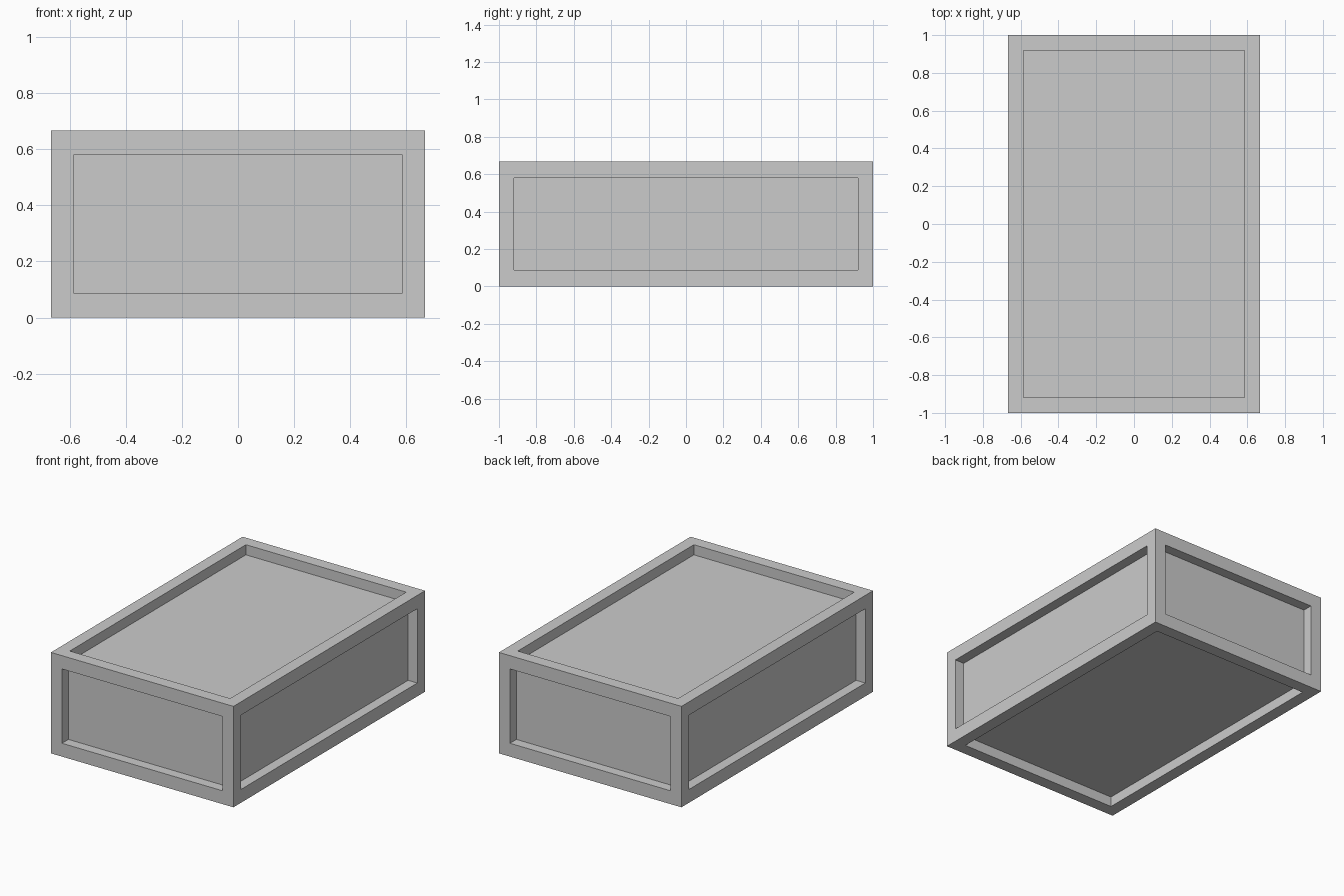
import bpy, bmesh
from mathutils import Vector

if "Cube" in bpy.data.objects:
    bpy.data.objects.remove(bpy.data.objects["Cube"])

HALF = Vector((2 / 3, 1.0, 1 / 3))      # half size of the box
BORDER = Vector((0.081, 0.081, 0.088))  # rim width along each axis
DEPTH = 0.067                           # recess depth of every panel

bm = bmesh.new()
bmesh.ops.create_cube(bm, size=2)
bmesh.ops.scale(bm, vec=HALF, verts=bm.verts)

# Rim on all six sides
panels = list(bm.faces)
bmesh.ops.inset_individual(bm, faces=panels, thickness=0.08, use_even_offset=True)
for f in panels:
    f.normal_update()
    n = f.normal.copy()
    for v in f.verts:
        for a in range(3):
            if abs(n[a]) < 0.5:
                v.co[a] = (HALF[a] - BORDER[a]) * (1 if v.co[a] > 0 else -1)

# Sunken panels
for f in bmesh.ops.extrude_discrete_faces(bm, faces=panels)["faces"]:
    f.normal_update()
    bmesh.ops.translate(bm, vec=f.normal * -DEPTH, verts=f.verts)

bmesh.ops.recalc_face_normals(bm, faces=bm.faces)
mesh = bpy.data.meshes.new("panelled_crate")
bm.to_mesh(mesh)
bm.free()
crate = bpy.data.objects.new("panelled_crate", mesh)
crate.location.z = HALF.z
bpy.context.collection.objects.link(crate)
